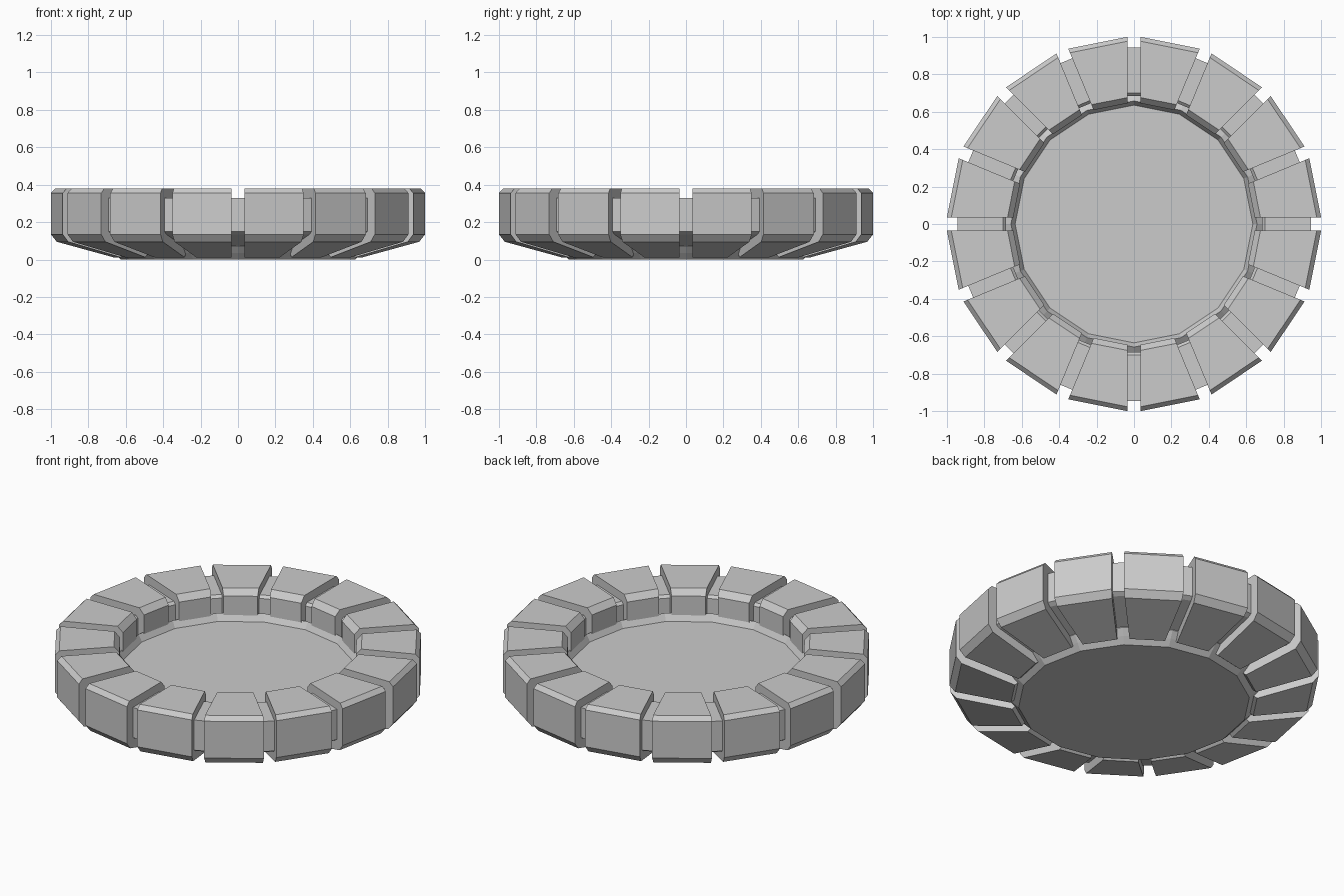
import bpy, bmesh, math

if "Cube" in bpy.data.objects:
    bpy.data.objects.remove(bpy.data.objects["Cube"])

N = 16
STEP = 2 * math.pi / N
HALF = STEP / 2
GAP = 0.034  # half the width of the slot between blocks


def add_object(name, bm):
    bmesh.ops.recalc_face_normals(bm, faces=bm.faces)
    mesh = bpy.data.meshes.new(name)
    bm.to_mesh(mesh)
    bm.free()
    obj = bpy.data.objects.new(name, mesh)
    bpy.context.collection.objects.link(obj)
    return obj


def lathe(name, profile, phase, closed):
    """Sweep an (apothem, z) profile round a 16-sided ring."""
    bm = bmesh.new()
    rings = []
    for i in range(N):
        a = i * STEP + phase
        rings.append([bm.verts.new((r / math.cos(HALF) * math.cos(a),
                                    r / math.cos(HALF) * math.sin(a), z))
                      for r, z in profile])
    m = len(profile)
    for i in range(N):
        p, q = rings[i], rings[(i + 1) % N]
        for j in range(m if closed else m - 1):
            k = (j + 1) % m
            bm.faces.new((p[j], q[j], q[k], p[k]))
    if not closed:
        bm.faces.new([r[0] for r in rings])
        bm.faces.new([r[-1] for r in rings])
    return add_object(name, bm)


def block(index, profile):
    """Wedge block with sides parallel to the slots next to it."""
    a = index * STEP + HALF
    c, s = math.cos(a), math.sin(a)
    bm = bmesh.new()
    sides = []
    for sign in (-1, 1):
        side = []
        for r, z in profile:
            t = sign * (r * math.tan(HALF) - GAP / math.cos(HALF))
            side.append(bm.verts.new((r * c - t * s, r * s + t * c, z)))
        sides.append(side)
        bm.faces.new(side)
    m = len(profile)
    for j in range(m):
        k = (j + 1) % m
        bm.faces.new((sides[0][j], sides[0][k], sides[1][k], sides[1][j]))
    return add_object(f"rim_block_{index + 1}", bm)


# Floor plate with a low raised lip, corners at the slots
lathe("floor_plate", [(0.615, 0.0), (0.65, 0.035), (0.68, 0.07), (0.68, 0.215),
                      (0.645, 0.24), (0.623, 0.20)], 0, False)

# Recessed core ring seen in the slots, flats facing the slots
lathe("core_ring", [(0.70, 0.33), (0.945, 0.33), (0.945, 0.15), (0.92, 0.135),
                    (0.67, 0.068), (0.67, 0.20), (0.685, 0.21), (0.685, 0.315)],
      HALF, True)

# Chamfered blocks around the rim
BLOCK = [(0.67, 0.38), (0.965, 0.38), (0.988, 0.355), (0.988, 0.135),
         (0.957, 0.095), (0.66, 0.012), (0.64, 0.03), (0.64, 0.345)]
for i in range(N):
    block(i, BLOCK)
